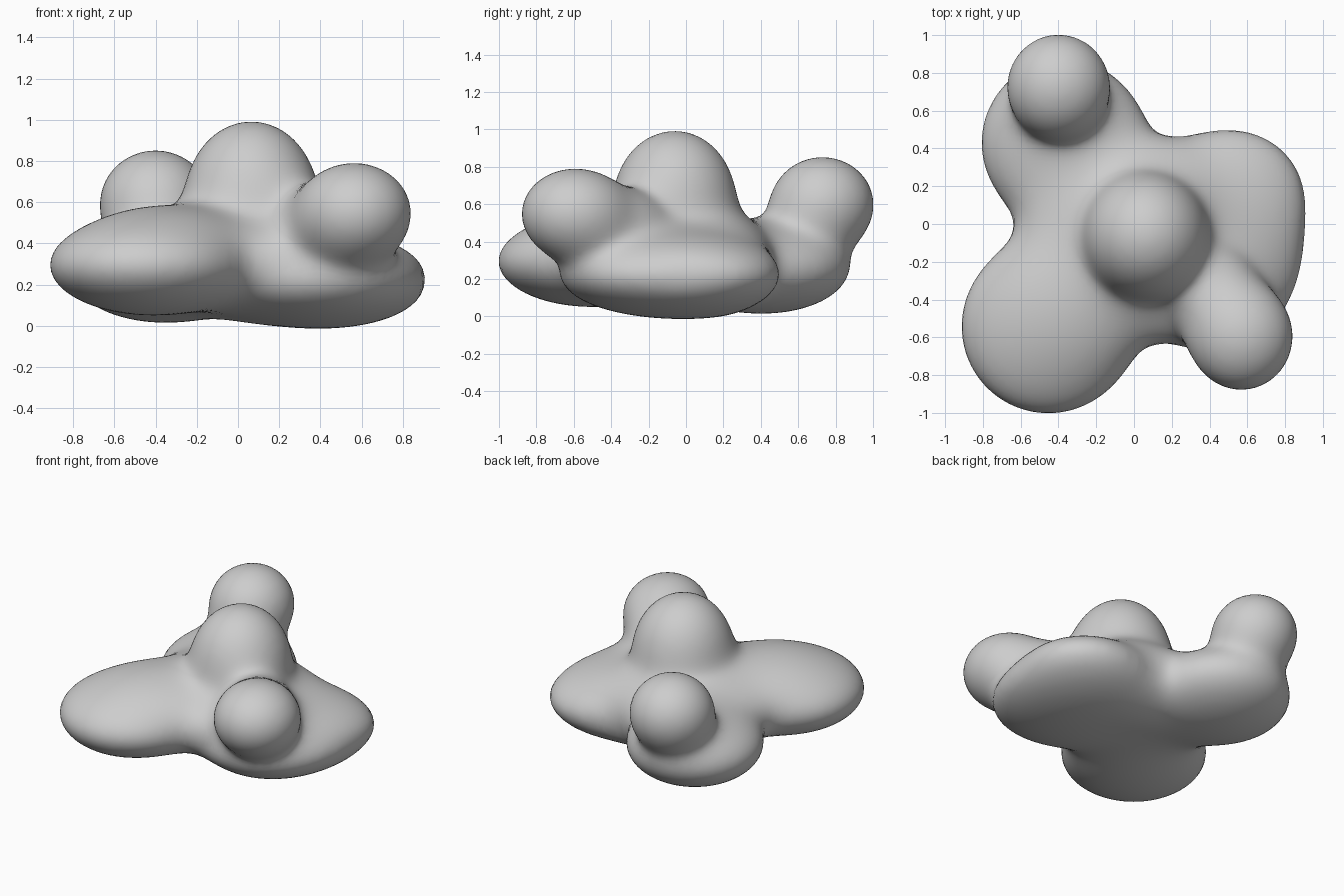
import bpy
import bmesh
from math import exp, log
from mathutils import Matrix, Vector

cube = bpy.data.objects.get("Cube")
if cube:
    bpy.data.objects.remove(cube, do_unlink=True)

# One plain grey clay colour
GREY = (0.61, 0.61, 0.61, 1)
clay = bpy.data.materials.new("clay_grey")
clay.use_nodes = True
clay.diffuse_color = GREY
clay.node_tree.nodes["Principled BSDF"].inputs["Base Color"].default_value = GREY

# How tightly neighbouring blobs melt together (higher is crisper)
CRISPNESS = 14

# Each blob is an ellipsoid: centre, radii
BLOBS = [
    # Core and the bridges from it to the lobes
    ((0.05, -0.12, 0.31), (0.40, 0.47, 0.19)),
    ((-0.25, -0.04, 0.32), (0.33, 0.34, 0.18)),
    ((0.12, 0.19, 0.28), (0.30, 0.20, 0.20)),
    # Central dome
    ((0.065, -0.06, 0.64), (0.31, 0.315, 0.35)),
    # Front right lobe, rising towards the core
    ((-0.455, -0.545, 0.295), (0.455, 0.455, 0.23)),
    ((-0.34, -0.42, 0.36), (0.30, 0.30, 0.17)),
    # Rear right lobe and its raised ball
    ((-0.37, 0.43, 0.255), (0.435, 0.43, 0.235)),
    ((-0.40, 0.73, 0.60), (0.265, 0.27, 0.25)),
    # Wide left pad, squared off at the rear corner
    ((0.42, -0.13, 0.22), (0.46, 0.52, 0.21)),
    ((0.53, 0.15, 0.225), (0.345, 0.325, 0.15)),
    # Front left ball and its neck
    ((0.57, -0.60, 0.55), (0.265, 0.275, 0.235)),
    ((0.43, -0.37, 0.50), (0.17, 0.20, 0.15)),
]
BLOBS = [(Vector(centre), Vector(radii)) for centre, radii in BLOBS]


def melt(point):
    """Distance to the melted surface, and the direction away from it."""
    total, away = 0.0, Vector()
    for centre, radii in BLOBS:
        scaled = Vector([p / r for p, r in zip(point - centre, radii)])
        slope = Vector([s / r for s, r in zip(scaled, radii)])
        reach = scaled.length
        distance = reach * (reach - 1) / max(slope.length, 1e-6)
        weight = exp(-CRISPNESS * distance)
        total += weight
        away += weight * slope.normalized()
    return -log(total) / CRISPNESS, away / total


# Rough body: all the blobs in one mesh
bm = bmesh.new()
for centre, radii in BLOBS:
    bmesh.ops.create_icosphere(
        bm, subdivisions=4, radius=1,
        matrix=Matrix.Translation(centre) @ Matrix.Diagonal((*radii, 1)))
rough = bpy.data.meshes.new("rough_body")
bm.to_mesh(rough)
bm.free()
body = bpy.data.objects.new("cloud_body", rough)
bpy.context.collection.objects.link(body)

# Fuse them into one skin
fuse = body.modifiers.new("fuse", "REMESH")
fuse.mode = "VOXEL"
fuse.voxel_size = 0.035
bpy.context.view_layer.update()
graph = bpy.context.evaluated_depsgraph_get()
skin = bpy.data.meshes.new_from_object(body.evaluated_get(graph))
body.modifiers.clear()
body.data = skin
skin.name = "cloud_body"
bpy.data.meshes.remove(rough)

# Settle the skin onto the melted surface in small moves, relaxing it each
# time so that the seams fill evenly without folding
bm = bmesh.new()
bm.from_mesh(skin)
for settle in range(14):
    for relax in range(3):
        bmesh.ops.smooth_vert(bm, verts=bm.verts, factor=0.5,
                              use_axis_x=True, use_axis_y=True, use_axis_z=True)
    for vert in bm.verts:
        distance, away = melt(vert.co)
        move = -distance * away / max(away.length_squared, 0.2)
        if move.length > 0.025:
            move.length = 0.025
        vert.co += move
bm.to_mesh(skin)
bm.free()

skin.materials.clear()
skin.materials.append(clay)
for face in skin.polygons:
    face.use_smooth = True
    face.material_index = 0
